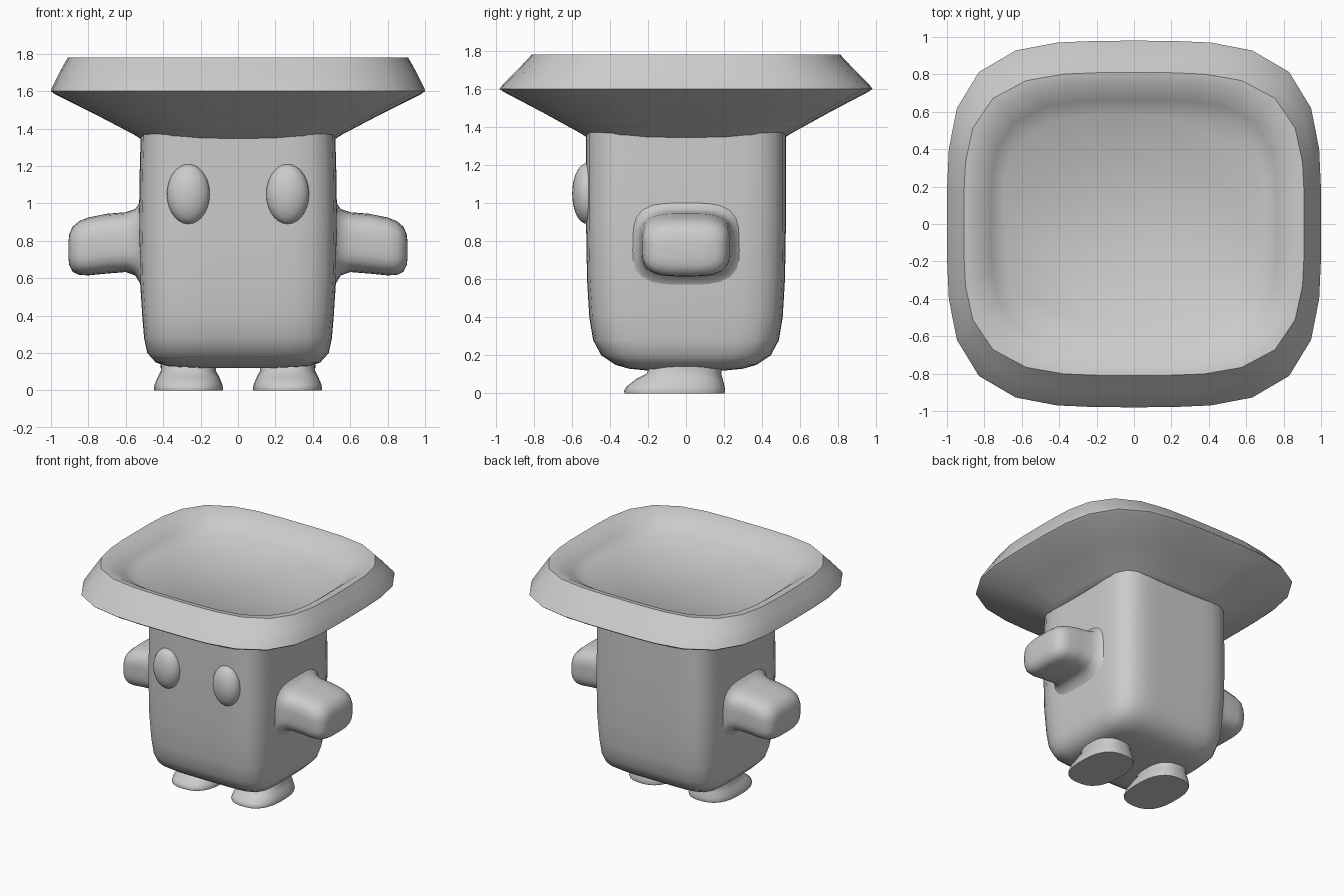
import bpy, bmesh, math
from mathutils import Vector

if "Cube" in bpy.data.objects:
    bpy.data.objects.remove(bpy.data.objects["Cube"])

grey = bpy.data.materials.new("plain_grey")
grey.diffuse_color = (0.6, 0.6, 0.6, 1)
grey.use_nodes = True
grey.node_tree.nodes["Principled BSDF"].inputs["Base Color"].default_value = grey.diffuse_color


def finish(name, bm, angle):
    bmesh.ops.recalc_face_normals(bm, faces=bm.faces)
    mesh = bpy.data.meshes.new(name)
    bm.to_mesh(mesh)
    bm.free()
    mesh.materials.append(grey)
    obj = bpy.data.objects.new(name, mesh)
    bpy.context.collection.objects.link(obj)
    bpy.ops.object.select_all(action='DESELECT')
    obj.select_set(True)
    bpy.context.view_layer.objects.active = obj
    bpy.ops.object.shade_smooth_by_angle(angle=math.radians(angle))
    return obj


def loft(name, rings, power, place, sides=32, angle=50):
    """Skin rounded-square rings (position, centre u, centre v, half u, half v)."""
    bm = bmesh.new()
    loops = []
    for w, cu, cv, hu, hv in rings:
        loop = []
        for i in range(sides):
            a = math.tau * i / sides
            c, s = math.cos(a), math.sin(a)
            r = (abs(c) ** power + abs(s) ** power) ** (-1 / power)
            loop.append(bm.verts.new(place(cu + hu * r * c, cv + hv * r * s, w)))
        loops.append(loop)
    for a, b in zip(loops, loops[1:]):
        for i in range(sides):
            j = (i + 1) % sides
            bm.faces.new((a[i], a[j], b[j], b[i]))
    bm.faces.new(loops[0])
    bm.faces.new(loops[-1])
    return finish(name, bm, angle)


def upright(u, v, w):
    return Vector((u, v, w))


# Square body with a rounded underside
body = [(0.12, 0.22, 0.20), (0.13, 0.38, 0.30), (0.15, 0.44, 0.37), (0.20, 0.485, 0.445),
        (0.28, 0.502, 0.488), (0.40, 0.512, 0.508), (0.60, 0.525, 0.52), (0.90, 0.53, 0.525),
        (1.20, 0.525, 0.525), (1.36, 0.52, 0.525), (1.40, 0.52, 0.525)]
loft("body", [(z, 0, 0, x, y) for z, x, y in body], 6, upright, 48)

# Flared tray hat: underside, rim, crest, then the hollow
hat = [(1.345, 0.52, 0.52), (1.37, 0.56, 0.56), (1.48, 0.77, 0.76), (1.585, 0.98, 0.96),
       (1.60, 1.00, 0.98), (1.62, 0.995, 0.965), (1.70, 0.955, 0.885), (1.78, 0.91, 0.81),
       (1.775, 0.85, 0.765), (1.71, 0.765, 0.66), (1.65, 0.70, 0.58)]
loft("tray_hat", [(z, 0, 0, x, y) for z, x, y in hat], 3.7, upright)

# Arms flare into the body and round off at the tip: x, bottom z, top z, half depth
arm = [(0.50, 0.53, 1.04, 0.31), (0.525, 0.575, 1.005, 0.28), (0.55, 0.615, 0.97, 0.255),
       (0.60, 0.633, 0.953, 0.24), (0.70, 0.625, 0.945, 0.235), (0.80, 0.615, 0.925, 0.23),
       (0.85, 0.618, 0.905, 0.22), (0.885, 0.635, 0.875, 0.195), (0.902, 0.67, 0.835, 0.155),
       (0.907, 0.71, 0.79, 0.09)]
# Feet are wider at the sole, with the toe reaching forward
foot = [(0.0, 0.265, -0.06, 0.183, 0.262), (0.012, 0.265, -0.06, 0.185, 0.266),
        (0.035, 0.265, -0.055, 0.18, 0.258), (0.075, 0.265, -0.035, 0.163, 0.228),
        (0.105, 0.265, -0.01, 0.147, 0.195), (0.15, 0.265, 0.0, 0.15, 0.19)]

for side, label in ((-1, "left"), (1, "right")):
    loft(label + "_arm", [(x, 0, (lo + hi) / 2, d, (hi - lo) / 2) for x, lo, hi, d in arm],
         3.6, lambda u, v, w: Vector((side * w, u, v)))
    loft(label + "_foot", foot, 2.6, lambda u, v, w: Vector((side * u, v, w)))

    # Flattened oval eye
    bm = bmesh.new()
    bmesh.ops.create_uvsphere(bm, u_segments=24, v_segments=14, radius=1)
    for v in bm.verts:
        v.co = Vector((side * 0.265 + 0.115 * v.co.x, -0.52 + 0.078 * v.co.y,
                       1.05 + 0.16 * v.co.z))
    finish(label + "_eye", bm, 60)
